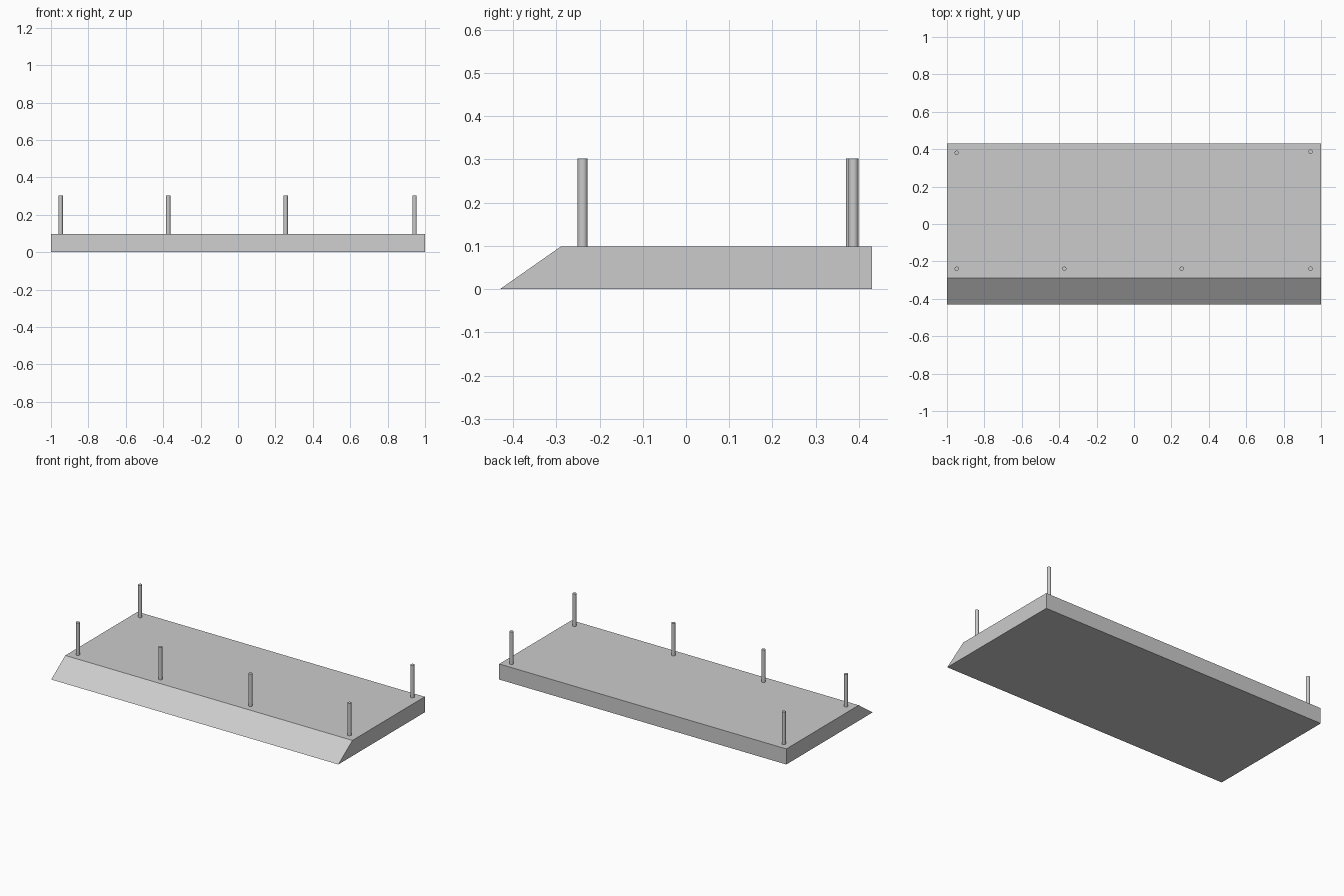
import bpy, bmesh

if "Cube" in bpy.data.objects:
    bpy.data.objects.remove(bpy.data.objects["Cube"])

# Slab with sloped front: side profile (y, z) extruded along x
profile = [(-0.43, 0), (0.43, 0), (0.43, 0.098), (-0.29, 0.098)]
bm = bmesh.new()
face = bm.faces.new([bm.verts.new((-1, y, z)) for y, z in profile])
ext = bmesh.ops.extrude_face_region(bm, geom=[face])
new_verts = [g for g in ext["geom"] if isinstance(g, bmesh.types.BMVert)]
bmesh.ops.translate(bm, verts=new_verts, vec=(2, 0, 0))
bmesh.ops.recalc_face_normals(bm, faces=bm.faces)
mesh = bpy.data.meshes.new("sloped_slab")
bm.to_mesh(mesh)
bm.free()
bpy.context.collection.objects.link(bpy.data.objects.new("sloped_slab", mesh))


def add_post(name, x, y, bottom=0.097, top=0.302, radius=0.0115):
    bpy.ops.mesh.primitive_cylinder_add(
        vertices=16, radius=radius, depth=top - bottom,
        location=(x, y, (bottom + top) / 2))
    bpy.context.object.name = name
    bpy.ops.object.shade_smooth_by_angle()


# Four posts along the front, two at the back corners
for i, x in enumerate((-0.948, -0.373, 0.255, 0.944)):
    add_post(f"front_post_{i + 1}", x, -0.239)
add_post("back_post_left", -0.948, 0.381)
add_post("back_post_right", 0.944, 0.387)
